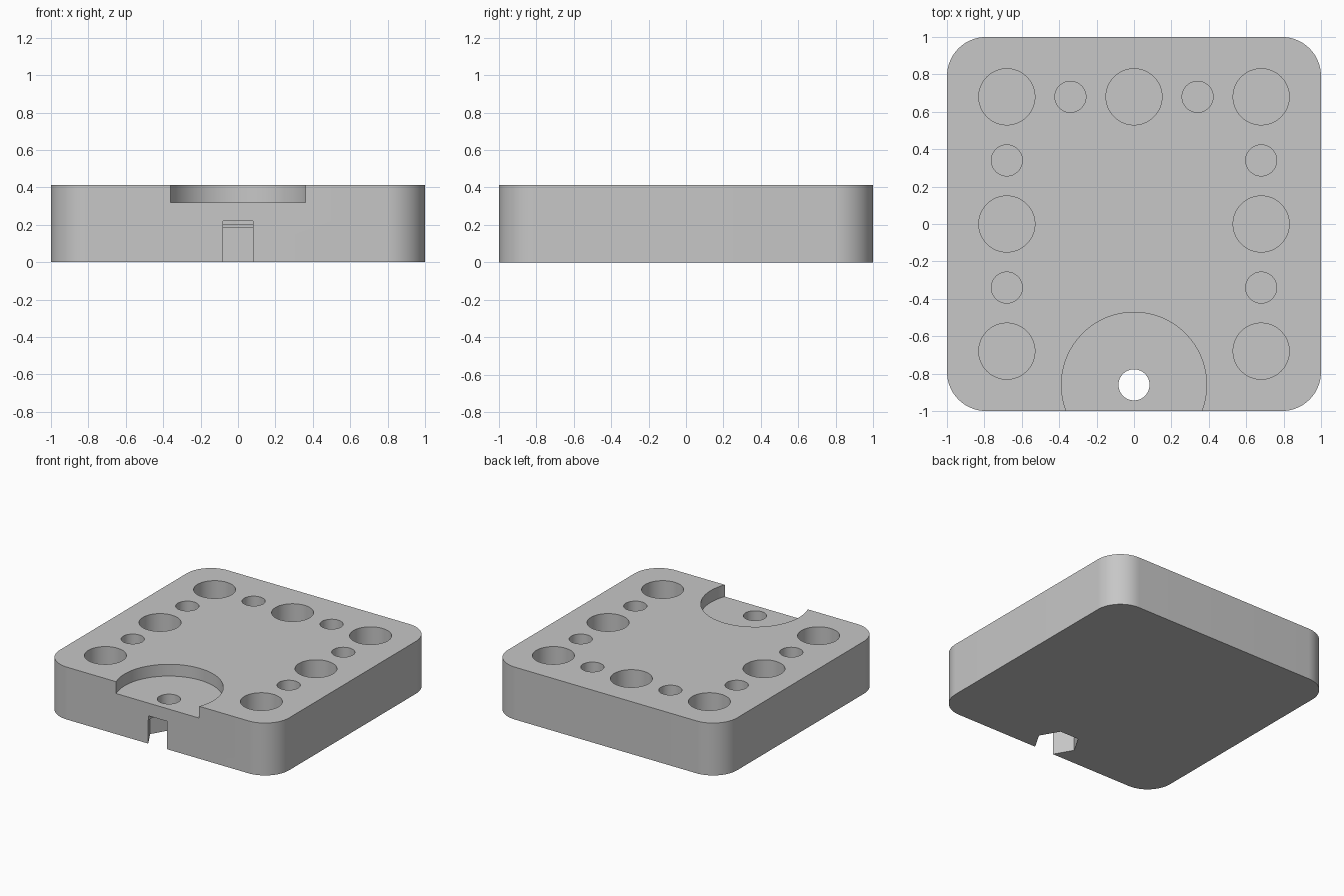
import bpy, bmesh, math

if "Cube" in bpy.data.objects:
    bpy.data.objects.remove(bpy.data.objects["Cube"], do_unlink=True)

HEIGHT = 0.413
FLOOR = 0.08          # bottom of the blind pockets
BOLT_Y = -0.86        # centre of the bolt seat

grey = bpy.data.materials.new("light grey")
grey.use_nodes = True
colour = (0.57, 0.57, 0.57, 1)
grey.diffuse_color = colour
grey.node_tree.nodes["Principled BSDF"].inputs["Base Color"].default_value = colour


def prism(name, points, z0, z1):
    """Extrude a closed outline from z0 up to z1."""
    bm = bmesh.new()
    face = bm.faces.new([bm.verts.new((x, y, z0)) for x, y in points])
    top = bmesh.ops.extrude_face_region(bm, geom=[face])["geom"]
    for v in top:
        if isinstance(v, bmesh.types.BMVert):
            v.co.z = z1
    bmesh.ops.recalc_face_normals(bm, faces=bm.faces)
    mesh = bpy.data.meshes.new(name)
    bm.to_mesh(mesh)
    bm.free()
    mesh.materials.append(grey)
    obj = bpy.data.objects.new(name, mesh)
    bpy.context.collection.objects.link(obj)
    return obj


def ring(x, y, r, n):
    return [(x + r * math.cos(math.tau * i / n), y + r * math.sin(math.tau * i / n))
            for i in range(n)]


def box(x, y0, y1):
    return [(-x, y0), (x, y0), (x, y1), (-x, y1)]


def rounded_square(half, r, steps):
    pts = []
    for q, (sx, sy) in enumerate([(1, 1), (-1, 1), (-1, -1), (1, -1)]):
        for i in range(steps + 1):
            a = (q + i / steps) * math.pi / 2
            pts.append((sx * (half - r) + r * math.cos(a), sy * (half - r) + r * math.sin(a)))
    return pts


# Block with rounded vertical corners
block = prism("holder_block", rounded_square(1, 0.21, 20), 0, HEIGHT)


def cut(points, z0, z1):
    cutter = prism("cutter", points, z0, z1)
    cutter.hide_render = True
    mod = block.modifiers.new("cut", "BOOLEAN")
    mod.operation = "DIFFERENCE"
    mod.solver = "EXACT"
    mod.object = cutter
    bpy.context.view_layer.objects.active = block
    bpy.ops.object.modifier_apply(modifier=mod.name)
    bpy.data.objects.remove(cutter, do_unlink=True)


# Large and small pockets around three sides
P = 0.68
large = [(-P, -P), (-P, 0), (-P, P), (0, P), (P, P), (P, 0), (P, -P)]
small = [(-P, -P / 2), (-P, P / 2), (-P / 2, P), (P / 2, P), (P, P / 2), (P, -P / 2)]
for centres, radius in ((large, 0.15), (small, 0.083)):
    for x, y in centres:
        cut(ring(x, y, radius, 64), FLOOR, HEIGHT + 0.1)

# Round seat open to the front, with a bolt hole through it
cut(ring(0, BOLT_Y, 0.388, 128), 0.32, HEIGHT + 0.1)
cut(ring(0, BOLT_Y, 0.083, 64), 0.1, HEIGHT)

# Hexagonal nut pocket underneath with a stepped ceiling
cut(ring(0, BOLT_Y, 0.164, 6), -0.1, 0.185)
cut(box(0.081, -1.1, -0.75), 0.1, 0.203)
cut(box(0.0805, -1.1, BOLT_Y + 0.081), 0.11, 0.22)

# Smooth curved walls, sharp rims
bpy.ops.object.select_all(action="DESELECT")
block.select_set(True)
bpy.context.view_layer.objects.active = block
bpy.ops.object.shade_smooth_by_angle(angle=math.radians(30))
